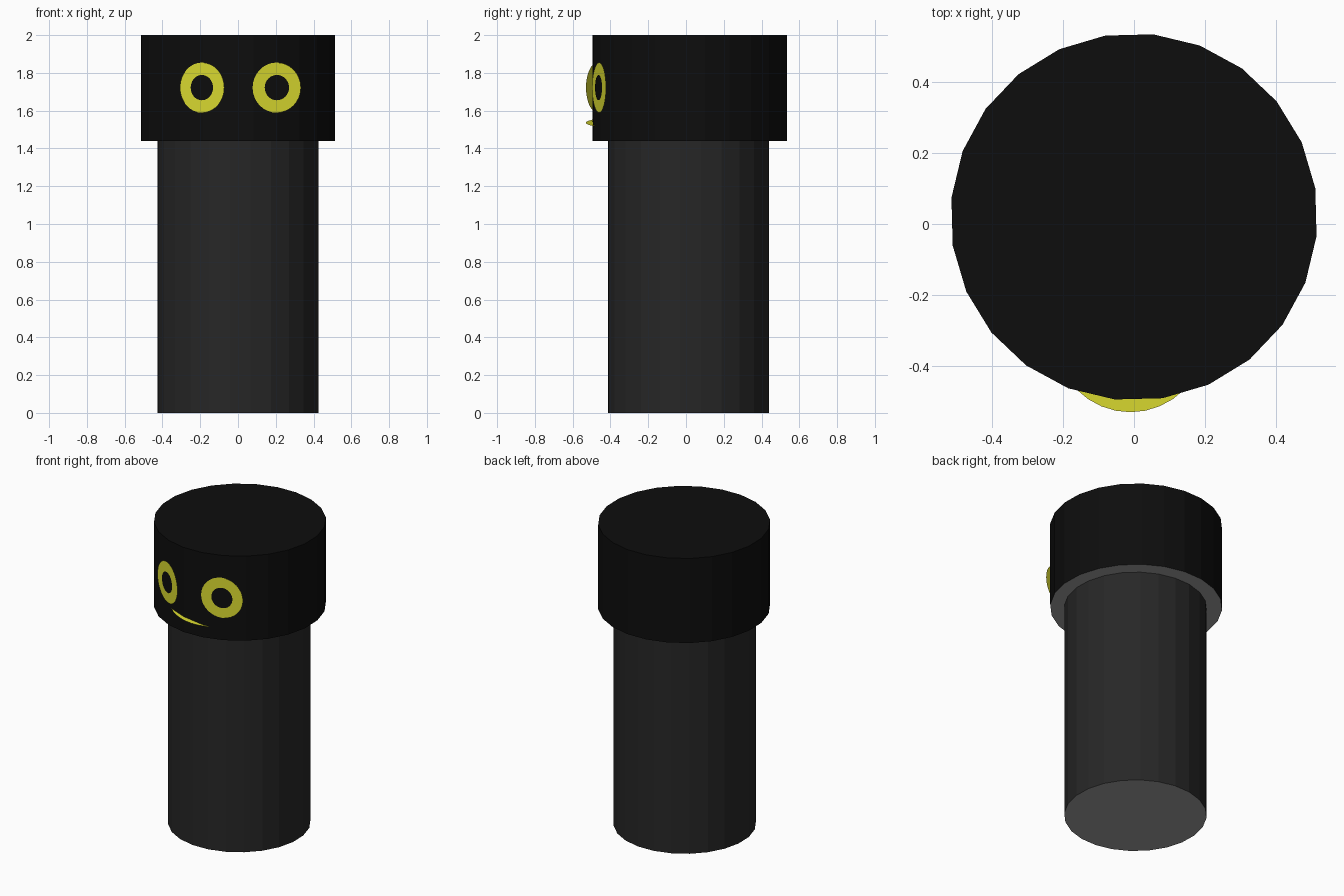
import bpy, bmesh
from math import radians
from mathutils import Matrix, Vector

if "Cube" in bpy.data.objects:
    bpy.data.objects.remove(bpy.data.objects["Cube"])


def material(name, r, g, b):
    m = bpy.data.materials.new(name)
    m.diffuse_color = (r, g, b, 1)
    m.use_nodes = True
    m.node_tree.nodes["Principled BSDF"].inputs["Base Color"].default_value = m.diffuse_color
    return m


BLACK = material("black", 0.004, 0.004, 0.004)
CHARCOAL = material("charcoal", 0.02, 0.02, 0.02)
GREY = material("underside_grey", 0.35, 0.35, 0.35)
YELLOW = material("yellow", 0.72, 0.72, 0.03)


def finish(name, bm, *mats):
    me = bpy.data.meshes.new(name)
    bm.to_mesh(me)
    bm.free()
    for m in mats:
        me.materials.append(m)
    ob = bpy.data.objects.new(name, me)
    bpy.context.collection.objects.link(ob)
    return ob


def drum(name, radius, y, z0, z1, turn, mat):
    """24-sided flat-shaded cylinder with a grey underside."""
    bm = bmesh.new()
    place = Matrix.Translation((0, y, (z0 + z1) / 2)) @ Matrix.Rotation(radians(turn), 4, 'Z')
    bmesh.ops.create_cone(bm, cap_ends=True, segments=24, radius1=radius,
                          radius2=radius, depth=z1 - z0, matrix=place)
    bm.normal_update()
    for f in bm.faces:
        f.material_index = 1 if f.normal.z < -0.9 else 0
    return finish(name, bm, mat, GREY)


def disc(name, radius, loc, rot, mat):
    """Flat paper-thin disc."""
    bm = bmesh.new()
    bmesh.ops.create_circle(bm, cap_ends=True, segments=32, radius=radius,
                            matrix=Matrix.Translation(loc) @ rot)
    return finish(name, bm, mat)


# Body and wider head
drum("body", 0.428, 0.013, 0.0, 1.44, 9, CHARCOAL)
drum("head", 0.517, 0.02, 1.44, 2.0, 9, BLACK)

# Eyes: yellow discs with black pupils, each turned outwards
for side, x, y, turn in (("left", -0.19, -0.467, -28), ("right", 0.205, -0.46, 16)):
    rot = Matrix.Rotation(radians(turn), 4, 'Z') @ Matrix.Rotation(radians(90), 4, 'X')
    centre = Vector((x, y, 1.722))
    disc(side + "_eye", 0.133, centre, rot, YELLOW)
    disc(side + "_pupil", 0.067, centre + rot @ Vector((0, 0, 0.003)), rot, BLACK)

# Mouth: slightly tilted disc poking out of the head
disc("mouth", 0.216, Vector((-0.01, -0.314, 1.536)), Matrix.Rotation(radians(8), 4, 'Y'), YELLOW)
